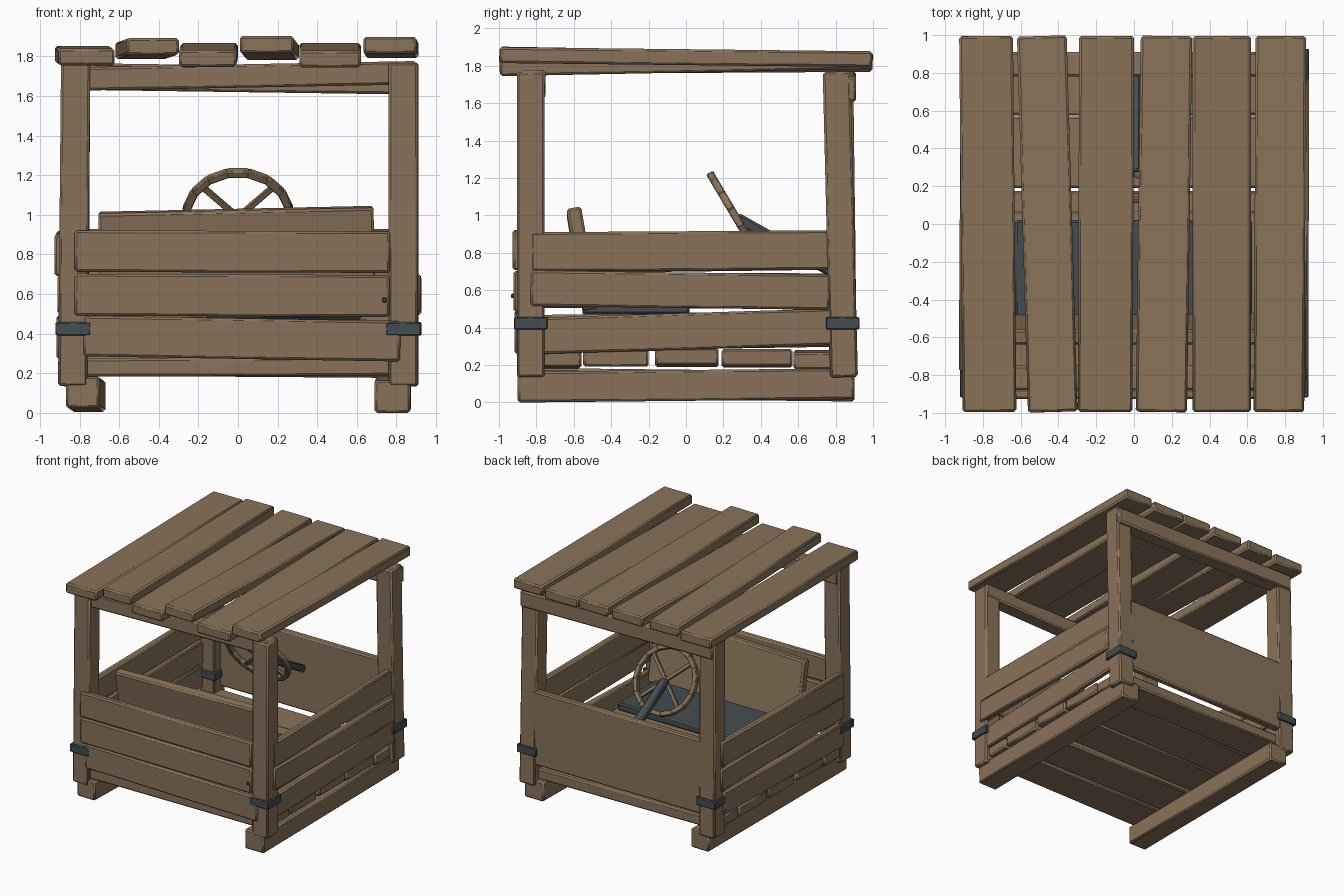
import bpy, math
from mathutils import Vector, Matrix


def material(name, rgb):
    m = bpy.data.materials.new(name)
    m.diffuse_color = (*rgb, 1)
    return m


WOOD = material("weathered wood", (0.25, 0.17, 0.10))
STEEL = material("dark steel", (0.058, 0.075, 0.082))


def beam(name, p0, p1, width, height, mat=WOOD, up=(0, 0, 1), bevel=0.012):
    """Bevelled box from p0 to p1; height is measured along 'up'."""
    p0, p1 = Vector(p0), Vector(p1)
    d = (p1 - p0).normalized()
    side = Vector(up).cross(d).normalized()
    rot = Matrix((d, side, d.cross(side))).transposed().to_4x4()
    bpy.ops.mesh.primitive_cube_add(size=1)
    ob = bpy.context.object
    ob.name = name
    size = Matrix.Diagonal(((p1 - p0).length, width, height, 1))
    ob.data.transform(Matrix.Translation((p0 + p1) / 2) @ rot @ size)
    ob.data.materials.append(mat)
    if bevel:
        b = ob.modifiers.new("worn edges", "BEVEL")
        b.width, b.segments = bevel, 1
        bpy.ops.object.shade_smooth_by_angle(angle=math.radians(50))
    return ob


# Skids along y
beam("skid_right", (0.78, -0.9, 0.082), (0.785, 0.9, 0.10), 0.18, 0.165)
beam("skid_left", (-0.785, -0.9, 0.105), (-0.755, 0.9, 0.085), 0.17, 0.16)

# Floor planks along x: y centre, width, z left, z right
for i, (y, w, zl, zr) in enumerate([
        (-0.715, 0.31, 0.228, 0.235), (-0.375, 0.35, 0.24, 0.237),
        (0.005, 0.34, 0.235, 0.246), (0.38, 0.38, 0.232, 0.24),
        (0.72, 0.29, 0.235, 0.222)]):
    beam(f"floor_plank_{i+1}", (-0.895, y, zl), (0.875, y, zr), w, 0.092)

# Corner posts: bottom xy, top xy, each wrapped by a steel band
for name, b, t in [
        ("front_left", (-0.835, -0.83), (-0.82, -0.83)),
        ("front_right", (0.835, -0.83), (0.835, -0.83)),
        ("back_left", (-0.83, 0.84), (-0.82, 0.82)),
        ("back_right", (0.838, 0.845), (0.838, 0.805))]:
    beam(f"{name}_post", (*b, 0.135), (*t, 1.768), 0.148, 0.148, up=(0, 1, 0))
    c = Vector(b).lerp(Vector(t), 0.18)
    beam(f"{name}_steel_band", (*c, 0.39), (*c, 0.458), 0.178, 0.178, STEEL, (0, 1, 0), 0.006)

# Roof cross beams
beam("front_roof_beam", (-0.88, -0.815, 1.685), (0.9, -0.815, 1.718), 0.13, 0.118)
beam("back_roof_beam", (-0.88, 0.845, 1.70), (0.91, 0.845, 1.675), 0.13, 0.135)

# Roof planks: x front, x back, width, z front, z back
for i, (xf, xb, w, zf, zb) in enumerate([
        (-0.765, -0.783, 0.285, 1.798, 1.81), (-0.43, -0.488, 0.263, 1.85, 1.83),
        (-0.153, -0.145, 0.29, 1.79, 1.825), (0.145, 0.172, 0.272, 1.86, 1.825),
        (0.465, 0.465, 0.31, 1.787, 1.825), (0.767, 0.778, 0.268, 1.857, 1.835)]):
    beam(f"roof_plank_{i+1}", (xf, -0.995, zf), (xb, 0.995, zb), w, 0.085)

# Front wall boards
beam("front_board_top", (-0.825, -0.9, 0.817), (0.768, -0.9, 0.812), 0.055, 0.21)
beam("front_board_middle", (-0.825, -0.895, 0.597), (0.765, -0.895, 0.59), 0.055, 0.212)
beam("front_board_bottom", (-0.78, -0.89, 0.388), (0.82, -0.89, 0.362), 0.055, 0.205)
beam("front_nail", (0.74, -0.935, 0.57), (0.74, -0.9, 0.57), 0.024, 0.024, STEEL, bevel=0.005)

# Side wall boards
beam("right_board_top", (0.885, -0.83, 0.805), (0.87, 0.78, 0.815), 0.055, 0.21)
beam("right_board_middle", (0.895, -0.83, 0.61), (0.9, 0.77, 0.59), 0.055, 0.19)
beam("right_board_bottom", (0.87, -0.82, 0.355), (0.88, 0.8, 0.405), 0.055, 0.195)
beam("left_board_top", (-0.9, -0.78, 0.795), (-0.89, 0.83, 0.815), 0.055, 0.21)
beam("left_board_middle", (-0.885, -0.8, 0.6), (-0.885, 0.83, 0.595), 0.055, 0.19)
beam("left_board_bottom", (-0.89, -0.8, 0.37), (-0.89, 0.8, 0.395), 0.055, 0.195)

# Back wall: one tall panel
beam("back_panel", (-0.78, 0.875, 0.62), (0.8, 0.875, 0.62), 0.06, 0.62)

# Seat: wooden base, steel cushion plate, leaning backrest
for s in (-1, 1):
    beam("seat_support", (s * 0.61, -0.52, 0.345), (s * 0.61, 0.0, 0.345), 0.08, 0.14)
beam("seat_base", (-0.66, -0.24, 0.435), (0.66, -0.24, 0.435), 0.62, 0.075)
beam("seat_plate", (-0.63, -0.265, 0.505), (0.625, -0.265, 0.505), 0.57, 0.065, STEEL)
beam("seat_backrest", (-0.7, -0.555, 0.74), (0.69, -0.555, 0.77), 0.08, 0.55,
     up=(0, -0.165, 1))

# Steering wheel: chunky wooden ring segments, four crossed spokes, steel column
C = Vector((0, 0.268, 0.988))
U = Vector((0, -0.51, 0.86))      # up in the wheel plane
N = Vector((0, 0.86, 0.51))       # plane normal helper
N = Vector((1, 0, 0)).cross(U).normalized()


def on_wheel(a, r):
    return C + Vector((1, 0, 0)) * r * math.cos(a) + U * r * math.sin(a)


SEG = 16
for i in range(SEG):
    a0, a1 = (2 * math.pi * (i + k + 0.5) / SEG for k in (-0.03, 1.03))
    beam(f"wheel_rim_{i+1}", on_wheel(a0, 0.265), on_wheel(a1, 0.265), 0.04, 0.042,
         up=N, bevel=0.006)
for i in range(2):
    a = math.pi / 4 + i * math.pi / 2
    beam(f"wheel_spoke_{i+1}", on_wheel(a, -0.26), on_wheel(a, 0.26), 0.03, 0.026,
         up=N, bevel=0.004)
beam("steering_column", C + Vector((0, -0.0, 0)), (0, 0.85, 0.66), 0.07, 0.06, STEEL)
